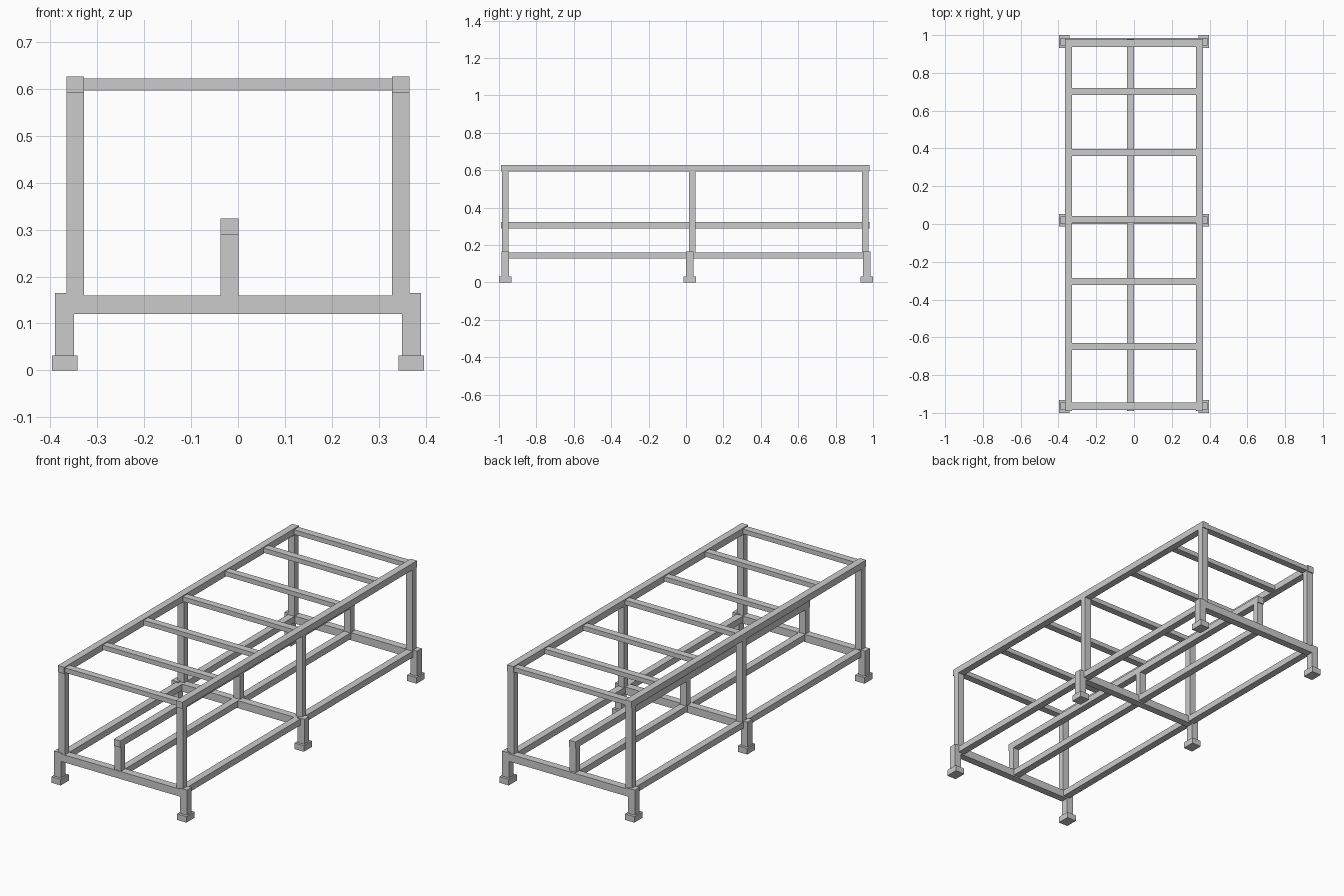
import bpy

if "Cube" in bpy.data.objects:
    bpy.data.objects.remove(bpy.data.objects["Cube"])


def box(name, x, y, z):
    """Box from (min, max) ranges on each axis."""
    bpy.ops.mesh.primitive_cube_add(
        size=1, location=[(a + b) / 2 for a, b in (x, y, z)])
    o = bpy.context.object
    o.name = name
    o.scale = [b - a for a, b in (x, y, z)]
    bpy.ops.object.transform_apply(location=False, rotation=False, scale=True)
    return o


def pair(name, x, y, z):
    """The same box on the left and right sides."""
    box(name + "_right", x, y, z)
    box(name + "_left", (-x[1], -x[0]), y, z)


POST_X = (0.328, 0.366)
MID_X = (-0.037, 0.001)

# y ranges per station: foot, leg block and cross beam, upright post
stations = {
    "front": ((-1.0, -0.932), (-0.986, -0.946), (-0.983, -0.95)),
    "middle": ((-0.014, 0.053), (0.0, 0.04), (0.017, 0.05)),
    "back": ((0.932, 1.0), (0.946, 0.986), (0.942, 0.975)),
}
for n, (foot, leg, post) in stations.items():
    pair(n + "_foot", (0.342, 0.397), foot, (0, 0.032))
    pair(n + "_leg", (0.35, 0.39), leg, (0.032, 0.165))
    box(n + "_cross_beam", (-0.35, 0.35), leg, (0.12, 0.16))
    pair(n + "_post", POST_X, post, (0.16, 0.592))
    box(n + "_centre_post", MID_X, post, (0.16, 0.289))

# lower rails run between the cross beams
for n, y in (("front", (-0.946, 0.0)), ("back", (0.04, 0.946))):
    pair(n + "_lower_rail", POST_X, y, (0.127, 0.16))
    box(n + "_lower_centre_rail", MID_X, y, (0.127, 0.16))

# long upper rails and raised centre rail
pair("top_rail", POST_X, (-0.99, 0.98), (0.592, 0.627))
box("centre_rail", MID_X, (-0.99, 0.98), (0.289, 0.324))

# slats across the top
for i, y in enumerate((-0.965, -0.648, -0.304, 0.024, 0.379, 0.702, 0.957)):
    box(f"top_slat_{i + 1}", (-0.328, 0.328),
        (y - 0.019, y + 0.019), (0.597, 0.622))
